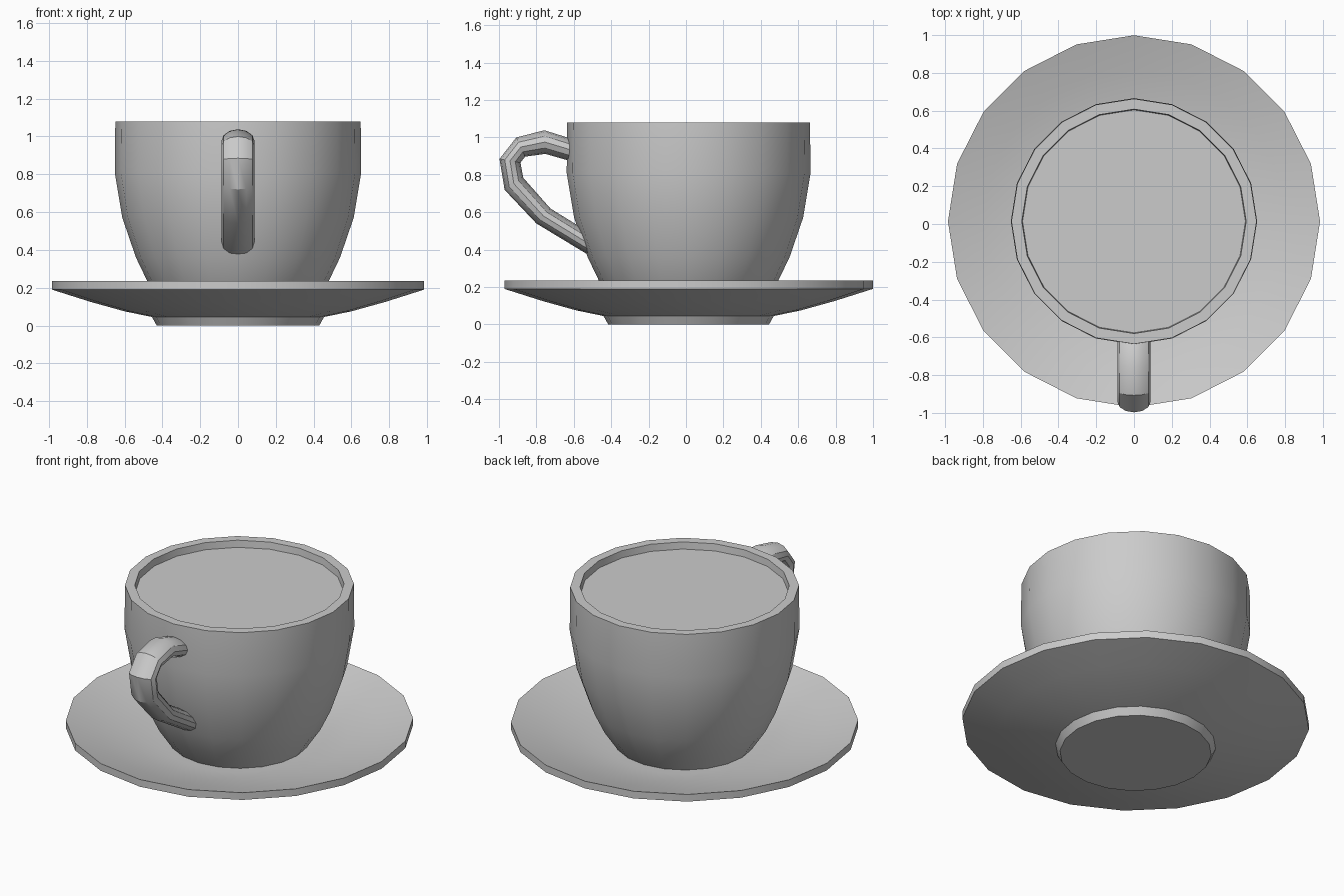
import bpy
import bmesh
from math import cos, sin, pi, radians

if "Cube" in bpy.data.objects:
    bpy.data.objects.remove(bpy.data.objects["Cube"])

SIDES = 20
CY = 0.014  # shared centre of cup and saucer


def finish(name, bm):
    bmesh.ops.remove_doubles(bm, verts=bm.verts, dist=1e-5)
    bmesh.ops.recalc_face_normals(bm, faces=bm.faces)
    mesh = bpy.data.meshes.new(name)
    bm.to_mesh(mesh)
    bm.free()
    obj = bpy.data.objects.new(name, mesh)
    bpy.context.collection.objects.link(obj)
    bpy.ops.object.select_all(action='DESELECT')
    obj.select_set(True)
    bpy.context.view_layer.objects.active = obj
    bpy.ops.object.shade_smooth_by_angle(angle=radians(32))
    return obj


def skin(name, rings):
    """Join successive vertex rings with quads and cap both ends."""
    bm = bmesh.new()
    loops = [[bm.verts.new(p) for p in ring] for ring in rings]
    n = len(loops[0])
    for a, b in zip(loops, loops[1:]):
        for i in range(n):
            j = (i + 1) % n
            bm.faces.new((a[i], a[j], b[j], b[i]))
    bm.faces.new(loops[0][::-1])
    bm.faces.new(loops[-1])
    return finish(name, bm)


def lathe(name, profile):
    angles = [2 * pi * i / SIDES for i in range(SIDES)]
    return skin(name, [[(r * cos(a), CY + r * sin(a), z) for a in angles]
                       for r, z in profile])


# Saucer: foot, sloping underside, rim and dished top
lathe("saucer", [(0.43, 0.0), (0.455, 0.045), (0.60, 0.075), (0.78, 0.125),
                 (0.985, 0.19), (0.985, 0.235), (0.80, 0.178),
                 (0.62, 0.137), (0.45, 0.112)])

# Cup: rounded bowl with a thick rim, filled to just below the lip
lathe("cup", [(0.40, 0.115), (0.48, 0.235), (0.54, 0.36), (0.612, 0.57),
              (0.652, 0.81), (0.649, 1.08), (0.594, 1.08), (0.59, 1.037)])

# Handle: elliptical section swept between outer and inner (y, z) outlines
outer = [(-0.59, 0.975), (-0.635, 1.0), (-0.757, 1.038), (-0.907, 1.0),
         (-0.997, 0.885), (-0.97, 0.72), (-0.80, 0.54), (-0.544, 0.385),
         (-0.46, 0.335)]
inner = [(-0.59, 0.865), (-0.64, 0.88), (-0.752, 0.912), (-0.86, 0.897),
         (-0.885, 0.865), (-0.87, 0.784), (-0.725, 0.62), (-0.555, 0.515),
         (-0.46, 0.46)]
rings = []
for (oy, oz), (iy, iz) in zip(outer, inner):
    ring = []
    for k in range(12):
        t = 2 * pi * k / 12
        w = (1 + cos(t)) / 2
        ring.append((0.088 * sin(t), iy + (oy - iy) * w, iz + (oz - iz) * w))
    rings.append(ring)
handle = skin("handle", rings)
bpy.ops.object.shade_smooth_by_angle(angle=radians(50))
